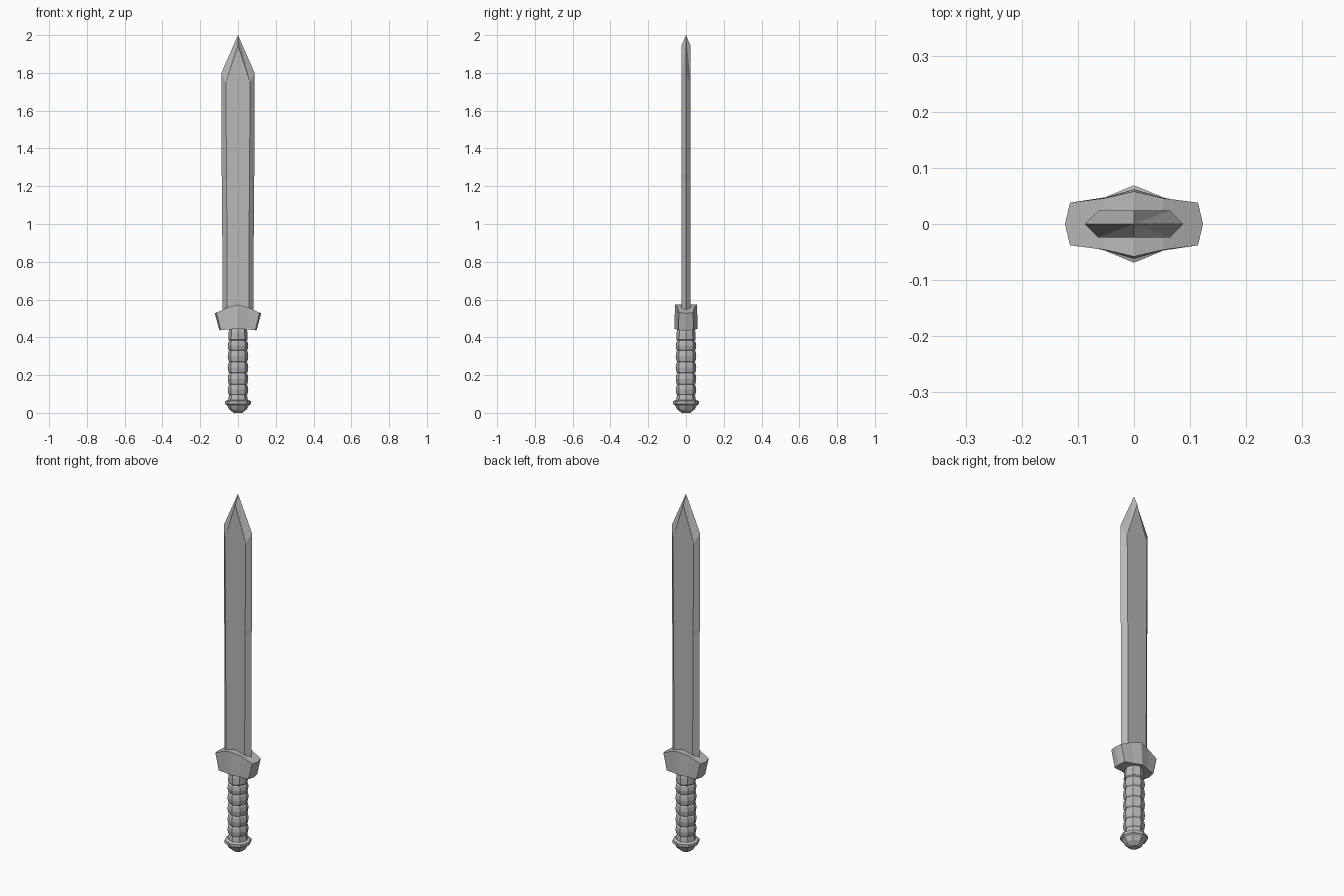
import bpy
import bmesh
from math import cos, sin, pi

if "Cube" in bpy.data.objects:
    bpy.data.objects.remove(bpy.data.objects["Cube"])

steel = bpy.data.materials.new("grey steel")
steel.use_nodes = True
GREY = (0.48, 0.48, 0.48, 1)
steel.diffuse_color = GREY
steel.node_tree.nodes["Principled BSDF"].inputs["Base Color"].default_value = GREY


def loft(name, rings):
    """Skin a stack of closed rings and cap both ends with fans or flat faces."""
    bm = bmesh.new()
    loops = [[bm.verts.new(p) for p in ring] for ring in rings]
    for low, high in zip(loops, loops[1:]):
        n = len(low)
        for i in range(n):
            j = (i + 1) % n
            bm.faces.new((low[i], low[j], high[j], high[i]))
    bm.faces.new(loops[0][::-1])
    bm.faces.new(loops[-1])
    bmesh.ops.remove_doubles(bm, verts=bm.verts, dist=0.0001)
    bmesh.ops.recalc_face_normals(bm, faces=bm.faces)
    return finish(name, bm)


def finish(name, bm):
    mesh = bpy.data.meshes.new(name)
    bm.to_mesh(mesh)
    bm.free()
    mesh.materials.append(steel)
    obj = bpy.data.objects.new(name, mesh)
    bpy.context.collection.objects.link(obj)
    return obj


def octagon(radius, z):
    return [(radius * cos(i * pi / 4), radius * sin(i * pi / 4), z) for i in range(8)]


def mirrored(quarter):
    """Complete a ring from its +x +y quarter, running from the x axis to the y axis."""
    left = [(-x, y, z) for x, y, z in quarter[-2::-1]]
    half = quarter + left
    return half + [(x, -y, z) for x, y, z in half[-2:0:-1]]


# Blade: flat cheeks, bevelled edges and a faceted point
T = 0.024


def blade_ring(edge, cheek, z):
    return mirrored([(edge, 0, z), (cheek, T, z), (0, T, z)])


point_base = mirrored([(0.088, 0, 1.8), (0.064, T, 1.75), (0, T, 1.945)])
bm = bmesh.new()
rings = [blade_ring(0.0825, 0.058, 0.5), blade_ring(0.084, 0.06, 1.24),
         blade_ring(0.087, 0.061, 1.26), point_base]
loops = [[bm.verts.new(p) for p in ring] for ring in rings]
tip = bm.verts.new((0, 0, 2))
for i in range(8):
    j = (i + 1) % 8
    for low, high in zip(loops, loops[1:]):
        bm.faces.new((low[i], low[j], high[j], high[i]))
    bm.faces.new((loops[-1][i], loops[-1][j], tip))
bm.faces.new(loops[0][::-1])
bmesh.ops.recalc_face_normals(bm, faces=bm.faces)
finish("blade", bm)

# Guard: arched top, flared ends, pointed front and back
guard_low = mirrored([(0.098, 0, 0.436), (0.092, 0.039, 0.438),
                      (0.048, 0.048, 0.442), (0, 0.062, 0.445)])
guard_top = mirrored([(0.123, 0, 0.527), (0.114, 0.038, 0.531),
                      (0.052, 0.046, 0.56), (0, 0.058, 0.573)])
bm = bmesh.new()
low = [bm.verts.new(p) for p in guard_low]
top = [bm.verts.new(p) for p in guard_top]
n = len(top)
for i in range(n):
    j = (i + 1) % n
    bm.faces.new((low[i], low[j], top[j], top[i]))
# Both caps are strips running from front to back, following the arch
for ring in (low, top):
    half = n // 2
    bm.faces.new((ring[0], ring[1], ring[-1]))
    bm.faces.new((ring[half], ring[half - 1], ring[half + 1]))
    for i in range(1, half - 1):
        bm.faces.new((ring[i], ring[i + 1], ring[n - i - 1], ring[n - i]))
bmesh.ops.recalc_face_normals(bm, faces=bm.faces)
finish("guard", bm)

# Grip: eight-sided bands parted by narrow grooves
grooves = [0.095, 0.15, 0.21, 0.27, 0.33, 0.382]
grip = [octagon(0.046, grooves[0])]
for a, b in zip(grooves, grooves[1:]):
    grip += [octagon(0.051, a + 0.006), octagon(0.0545, (a + b) / 2),
             octagon(0.051, b - 0.006), octagon(0.046, b)]
grip += [octagon(0.051, 0.388), octagon(0.05, 0.425), octagon(0.046, 0.445)]
loft("grip", grip)

# Pommel: flared collar over a faceted dome
pommel_profile = [(0.022, 0), (0.046, 0.018), (0.058, 0.04), (0.069, 0.047),
                  (0.069, 0.062), (0.052, 0.068), (0.047, 0.1)]
loft("pommel", [octagon(r, z) for r, z in pommel_profile])
